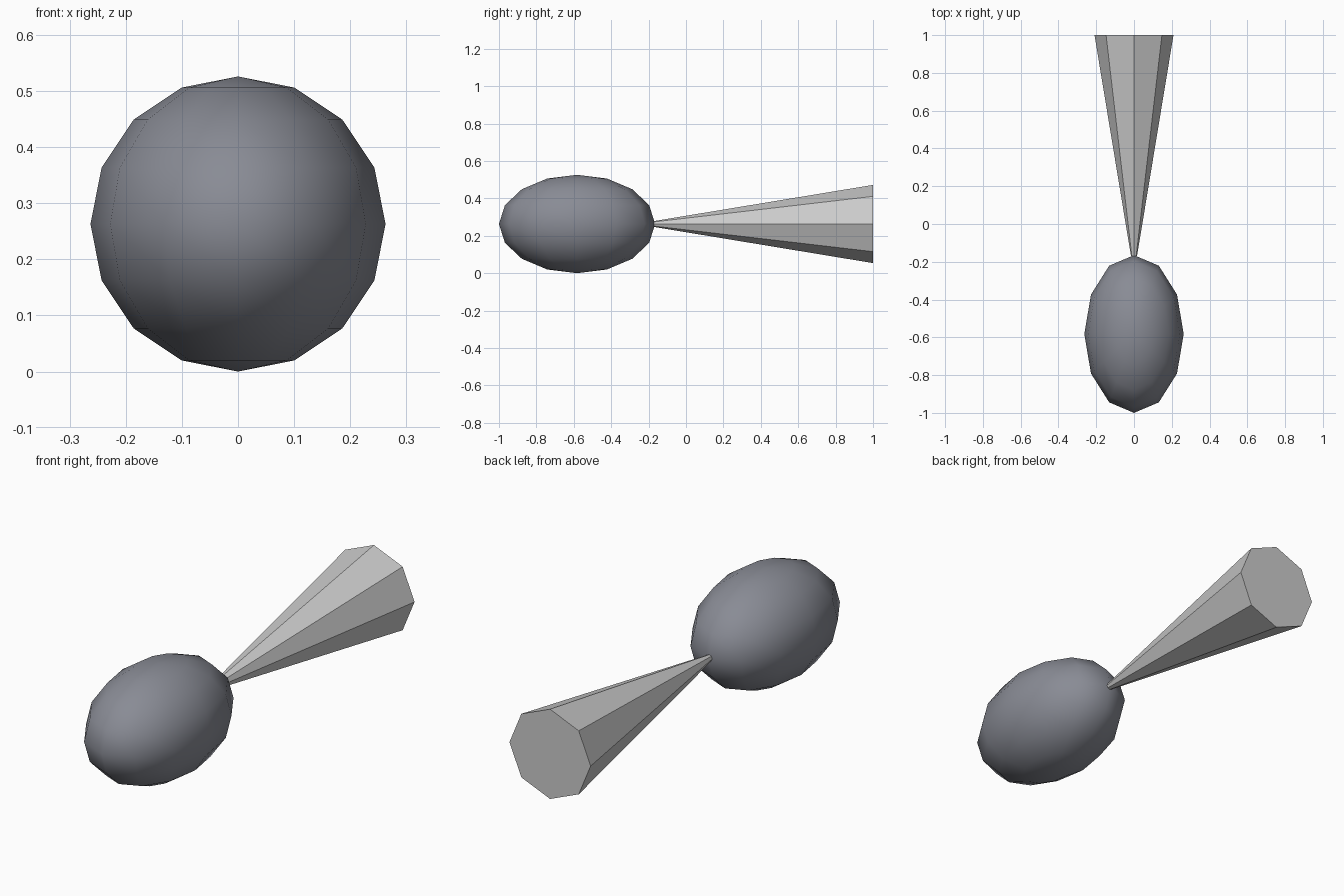
import bpy
import math

if "Cube" in bpy.data.objects:
    bpy.data.objects.remove(bpy.data.objects["Cube"])

AXIS_Z = 0.263      # height of the shared long axis
BODY_END = -0.165   # where the body meets the cone

# Smooth egg-shaped body, stretched along y
body_half = (BODY_END + 1) / 2
bpy.ops.mesh.primitive_uv_sphere_add(segments=12, ring_count=8, radius=1,
                                     location=(0, BODY_END - body_half, AXIS_Z))
body = bpy.context.object
body.name = "body"
body.scale = (0.263, body_half, 0.263)
bpy.ops.object.transform_apply(location=False, rotation=False, scale=True)
bpy.ops.object.shade_smooth()

dark = bpy.data.materials.new("dark_grey")
dark.diffuse_color = (0.25, 0.26, 0.30, 1)
dark.use_nodes = True
dark.node_tree.nodes["Principled BSDF"].inputs["Base Color"].default_value = dark.diffuse_color
body.data.materials.append(dark)

# Flat-faced eight-sided cone widening towards the back
y0, y1 = BODY_END - 0.005, 1.0
bpy.ops.mesh.primitive_cone_add(vertices=8, radius1=0.016, radius2=0.209, depth=y1 - y0,
                                location=(0, (y0 + y1) / 2, AXIS_Z),
                                rotation=(-math.pi / 2, 0, 0))
cone = bpy.context.object
cone.name = "tail_cone"
bpy.ops.object.transform_apply(location=False, rotation=True, scale=True)
